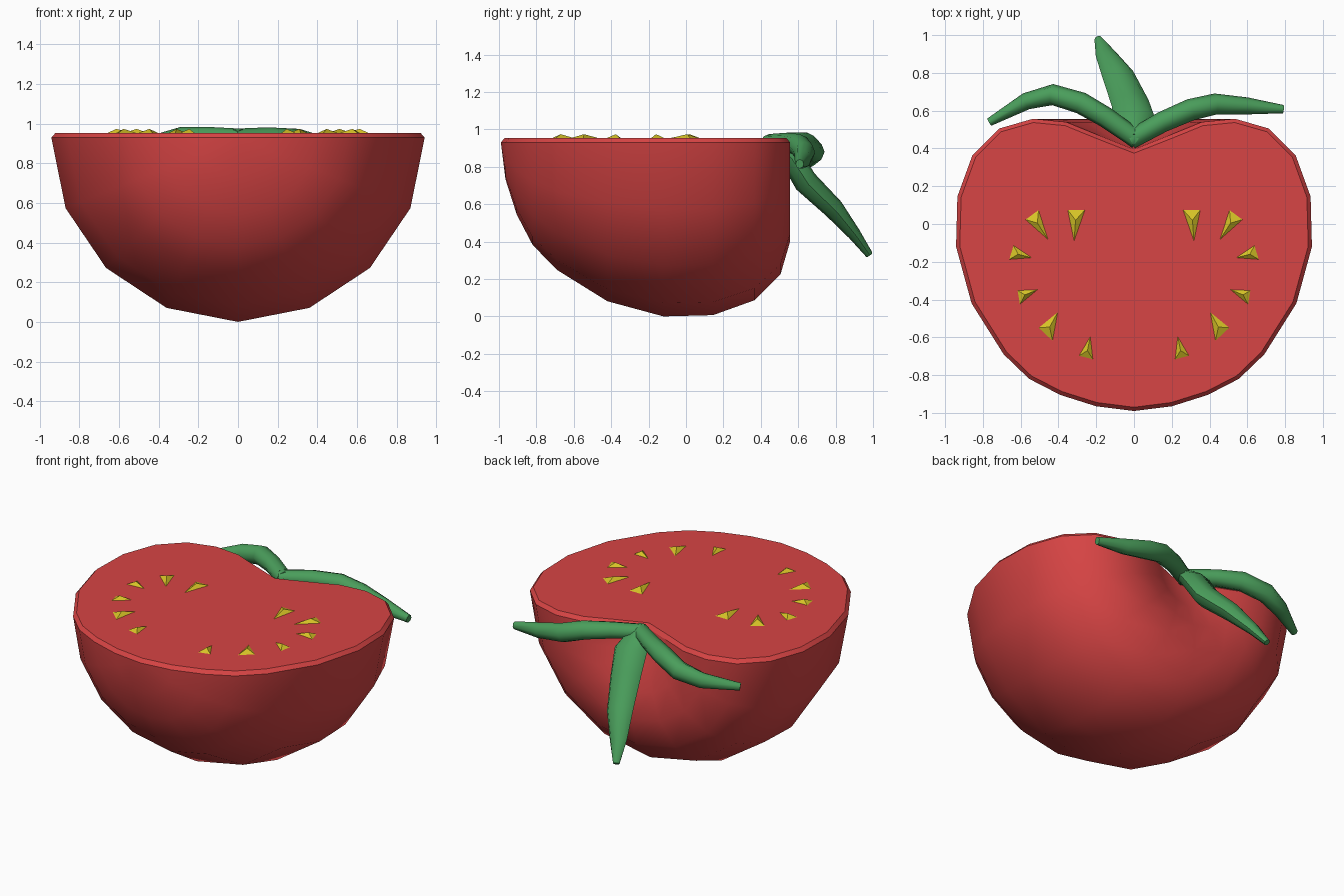
import bpy, bmesh, math
from mathutils import Vector

if "Cube" in bpy.data.objects:
    bpy.data.objects.remove(bpy.data.objects["Cube"])


def material(name, rgb):
    m = bpy.data.materials.new(name)
    m.diffuse_color = (*rgb, 1)
    m.use_nodes = True
    m.node_tree.nodes["Principled BSDF"].inputs["Base Color"].default_value = m.diffuse_color
    return m


RED = material("tomato red", (0.68, 0.058, 0.058))
GREEN = material("leaf green", (0.068, 0.34, 0.105))
YELLOW = material("seed yellow", (0.68, 0.55, 0.02))


def finish(bm, name, mat, angle=None):
    bmesh.ops.remove_doubles(bm, verts=bm.verts, dist=0.0005)
    bmesh.ops.recalc_face_normals(bm, faces=bm.faces)
    me = bpy.data.meshes.new(name)
    bm.to_mesh(me)
    bm.free()
    me.materials.append(mat)
    ob = bpy.data.objects.new(name, me)
    bpy.context.collection.objects.link(ob)
    if angle:
        bpy.ops.object.select_all(action='DESELECT')
        ob.select_set(True)
        bpy.context.view_layer.objects.active = ob
        bpy.ops.object.shade_smooth_by_angle(angle=math.radians(angle))
    return ob


# Tomato half: (radius, y) profile revolved half a turn around the y axis
profile = [(0, -0.99), (0.2, -0.965), (0.39, -0.905), (0.555, -0.82), (0.69, -0.69),
           (0.86, -0.42), (0.942, -0.12), (0.935, 0.145), (0.855, 0.365), (0.715, 0.505),
           (0.535, 0.557), (0.36, 0.54), (0.2, 0.475), (0, 0.395)]
RIM, CUT, N = 0.93, 0.953, 8
bm = bmesh.new()
rings = []
for i in range(N + 1):
    a = math.pi * i / N
    rings.append([bm.verts.new((r * math.cos(a), y, RIM - r * math.sin(a) * RIM / 0.942))
                  for r, y in profile])
for i in range(N):
    for j in range(len(profile) - 1):
        q = [rings[i][j], rings[i][j + 1], rings[i + 1][j + 1], rings[i + 1][j]]
        if j == 0:
            q.pop(0)
            bm.faces.new((rings[i][0], q[0], q[1]))
        elif j == len(profile) - 2:
            bm.faces.new((q[0], q[1], q[3]))
        else:
            bm.faces.new(q)

# Flat cut face, drawn in slightly from the rim to form a small chamfer
outer = rings[0] + rings[N][-2:0:-1]
inner = []
for k, v in enumerate(outer):
    t = outer[(k + 1) % len(outer)].co - outer[k - 1].co
    n = Vector((t.y, -t.x, 0)).normalized()
    c = v.co - n * 0.02
    inner.append(bm.verts.new((c.x, c.y, CUT)))
for k in range(len(outer)):
    m = (k + 1) % len(outer)
    bm.faces.new((outer[k], outer[m], inner[m], inner[k]))
bm.faces.new(inner)
finish(bm, "tomato_half", RED, 32)

# Seeds: low three-sided pyramids (two wide corners and a tip), mirrored in x
seeds = [((0.255, 0.08), (0.355, 0.08), (0.318, -0.10)),
         ((0.505, 0.08), (0.58, 0.025), (0.45, -0.09)),
         ((0.64, -0.11), (0.665, -0.19), (0.535, -0.18)),
         ((0.62, -0.35), (0.607, -0.43), (0.505, -0.345)),
         ((0.51, -0.55), (0.43, -0.625), (0.40, -0.46)),
         ((0.295, -0.70), (0.215, -0.72), (0.23, -0.59))]
bm = bmesh.new()
for tri in seeds:
    for s in (1, -1):
        base = [bm.verts.new((s * x, y, CUT - 0.002)) for x, y in tri]
        cx, cy = sum(p[0] for p in tri) / 3, sum(p[1] for p in tri) / 3
        top = bm.verts.new((s * cx, cy, 0.974))
        bm.faces.new(base)
        for k in range(3):
            bm.faces.new((base[k], base[(k + 1) % 3], top))
finish(bm, "seeds", YELLOW)


# Leaves: tapered tubes with an elliptical section along a path
def leaf(name, path, sizes, up, sides=8):
    bm = bmesh.new()
    pts = [Vector(p) for p in path]
    loops = []
    for i, p in enumerate(pts):
        t = (pts[min(i + 1, len(pts) - 1)] - pts[max(i - 1, 0)]).normalized()
        side = t.cross(Vector(up)).normalized()
        nor = side.cross(t)
        w, h = sizes[i]
        loops.append([bm.verts.new(p + side * w * math.cos(2 * math.pi * k / sides)
                                   + nor * h * math.sin(2 * math.pi * k / sides))
                      for k in range(sides)])
    for a, b in zip(loops, loops[1:]):
        for k in range(sides):
            m = (k + 1) % sides
            bm.faces.new((a[k], a[m], b[m], b[k]))
    bm.faces.new(loops[0])
    bm.faces.new(loops[-1])
    finish(bm, name, GREEN, 50)


arm = [(0.05, 0.045), (0.055, 0.052), (0.058, 0.06), (0.056, 0.06), (0.045, 0.05), (0.022, 0.025)]
leaf("left_leaf", [(0.02, 0.445, 0.93), (-0.15, 0.565, 0.932), (-0.28, 0.64, 0.925),
                   (-0.43, 0.685, 0.88), (-0.57, 0.65, 0.84), (-0.765, 0.54, 0.81)],
     arm, (0, 0, 1))
leaf("right_leaf", [(-0.02, 0.445, 0.93), (0.15, 0.54, 0.93), (0.30, 0.605, 0.915),
                    (0.43, 0.635, 0.875), (0.6, 0.625, 0.84), (0.79, 0.608, 0.815)],
     arm, (0, 0, 1))
leaf("middle_leaf", [(0, 0.45, 0.945), (0, 0.56, 0.85), (-0.02, 0.64, 0.72),
                     (-0.085, 0.79, 0.575), (-0.15, 0.90, 0.44), (-0.19, 0.98, 0.33)],
     [(0.06, 0.04), (0.11, 0.06), (0.10, 0.065), (0.085, 0.055), (0.055, 0.035), (0.02, 0.02)],
     (0, 1, 1))
